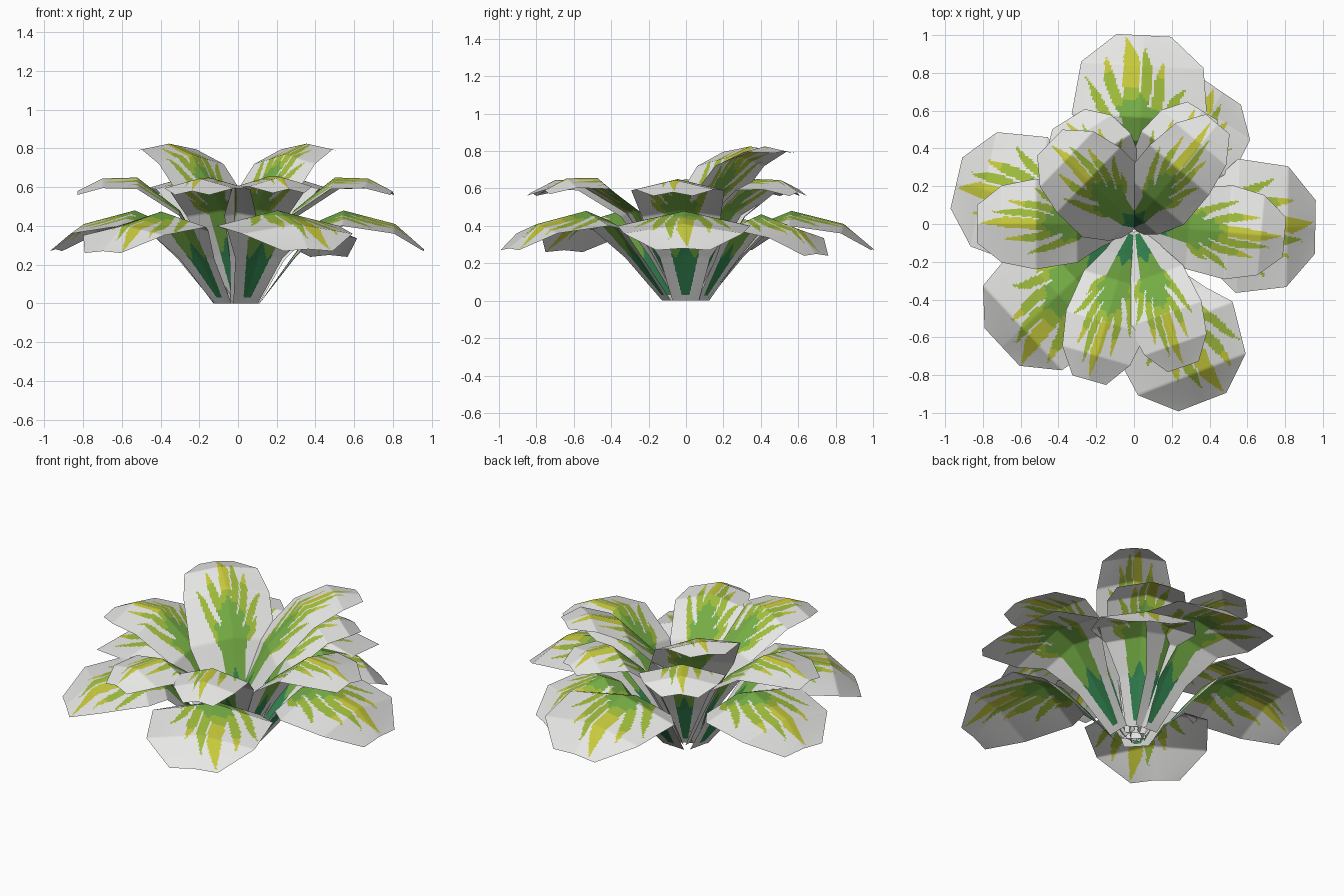
import bpy, math
from mathutils import Vector

if "Cube" in bpy.data.objects:
    bpy.data.objects.remove(bpy.data.objects["Cube"])

# flat colours
COLOURS = [("leaf_white", (.84, .84, .83)), ("deep_green", (.035, .24, .085)),
           ("mid_green", (.18, .42, .06)), ("lime_green", (.35, .51, .045)),
           ("yellow_green", (.57, .59, .045))]
MATS = []
for name, c in COLOURS:
    m = bpy.data.materials.new(name)
    m.diffuse_color = (*c, 1)
    m.use_nodes = True
    m.node_tree.nodes["Principled BSDF"].inputs["Base Color"].default_value = m.diffuse_color
    MATS.append(m)

# midrib profiles (radius, height), drop of the leaf edges, relative half widths
TIERS = {
    "lower": ([(.11, 0), (.29, .25), (.43, .43), (.55, .48), (.82, .41), (.97, .28)],
              [0, .02, .05, .08, .05, .01], [.2, .38, .68, 1, .9, .4]),
    "middle": ([(.04, 0), (.17, .25), (.30, .48), (.52, .65), (.70, .645), (.83, .58)],
               [0, .01, .03, .06, .05, .02], [.26, .5, .85, 1, .85, .42]),
    "top": ([(-.02, 0), (.04, .30), (.17, .55), (.38, .77), (.56, .825), (.70, .80)],
            [0, .01, .04, .05, .03, .01], [.3, .65, 1, 1, .85, .4]),
}

# painted streaks: start (p, q), end (p, q), half width; p runs along, q across
STREAKS = [((.50, .00), (.98, .08), .036), ((.50, -.05), (.92, -.22), .024),
           ((.48, -.08), (.84, -.50), .025), ((.45, -.08), (.72, -.78), .021),
           ((.48, .08), (.86, .42), .026), ((.45, .08), (.75, .75), .021),
           ((.40, .08), (.62, .62), .018), ((.40, -.08), (.60, -.62), .018)]


def paint(p, q, tilt):
    """Colour index for a spot on the leaf."""
    # central body, widening from the base and tapering towards the tip
    body = .04 + .58 * p if p < .5 else .33 * (1 - (p - .5) / .2)
    if .03 < p < .7 and abs(q) < body:
        return 1 if p < .3 + .04 * math.cos(q * 22) else 2
    q -= tilt * max(0, p - .45) * 2
    for i, (a, b, w) in enumerate(STREAKS):
        d = Vector((b[0] - a[0], (b[1] - a[1]) * .3))
        e = Vector((p - a[0], (q - a[1]) * .3))
        t = max(0, min(1, e.dot(d) / d.length_squared))
        bow = .012 * math.sin(t * 6 + i)          # gentle wave
        side = (e - d * t).length if t in (0, 1) else abs(e.cross(d) / d.length + bow)
        if side < w * min(1, .75 + t, (1.03 - t) * 3.5):
            if i == 0 and t > .45 or i in (2, 4) and t > .8:
                return 4
            return 3 if p > .66 or t > .4 else 2
    return 0


def leaf(name, tier, angle, reach, half, lift=0, tilt=0, along=25, across=60):
    prof, drop, wide = TIERS[tier]
    arcs = [0]
    for a, b in zip(prof, prof[1:]):
        arcs.append(arcs[-1] + math.dist(a, b))
    ca, sa = math.cos(math.radians(angle)), math.sin(math.radians(angle))
    base = prof[0][0]
    verts, ps = [], []
    for k in range(5):
        for j in range(along + (k == 4)):
            t = j / along
            mix = lambda s: s[k] + (s[k + 1] - s[k]) * t
            r = mix([c[0] for c in prof])
            r = base + (r - base) * (reach - base) / (prof[-1][0] - base)
            z, dz, w, p = mix([c[1] for c in prof]), mix(drop), mix(wide) * half, mix(arcs) / arcs[-1]
            ps.append((p, mix(wide)))
            for i in range(across + 1):
                v = 2 * i / across - 1
                y = v * w
                verts.append((r * ca - y * sa, r * sa + y * ca,
                              max(0, z - dz * abs(v) + lift * p)))
    n = across + 1
    faces, cols = [], []
    for j in range(len(ps) - 1):
        for i in range(across):
            faces.append((j * n + i, (j + 1) * n + i, (j + 1) * n + i + 1, j * n + i + 1))
            q = (2 * (i + .5) / across - 1) * ps[j][1]
            cols.append(paint((ps[j][0] + ps[j + 1][0]) / 2, q, tilt))
    me = bpy.data.meshes.new(name)
    me.from_pydata(verts, [], faces)
    for m in MATS:
        me.materials.append(m)
    me.polygons.foreach_set("material_index", cols)
    me.polygons.foreach_set("use_smooth", [True] * len(faces))
    # normals face up
    if sum(f.normal.z for f in me.polygons) < 0:
        me.flip_normals()
    ob = bpy.data.objects.new(name, me)
    bpy.context.collection.objects.link(ob)


# rings of leaves: angle, reach, half width, lift, sideways lean of the streaks
RINGS = {
    "lower": [(87, 1.0, .36, 0, .18), (56, .84, .29, -.03, .1), (-1, .96, .355, 0, 0),
              (-69, 1.01, .34, 0, .28), (223, .955, .34, -.01, .32), (167, .965, .345, 0, 0)],
    "middle": [(180, .83, .24, 0, -.08), (-5, .80, .25, 0, -.05), (254, .86, .22, 0, -.08),
               (289, .80, .205, .01, -.05), (59, .70, .22, 0, .1), (122, .655, .24, 0, 0)],
    "top": [(136, .62, .24, 0, -.05), (50, .69, .205, 0, .1)],
}
for tier, ring in RINGS.items():
    for i, spec in enumerate(ring):
        leaf(f"{tier}_leaf_{i + 1}", tier, *spec)
